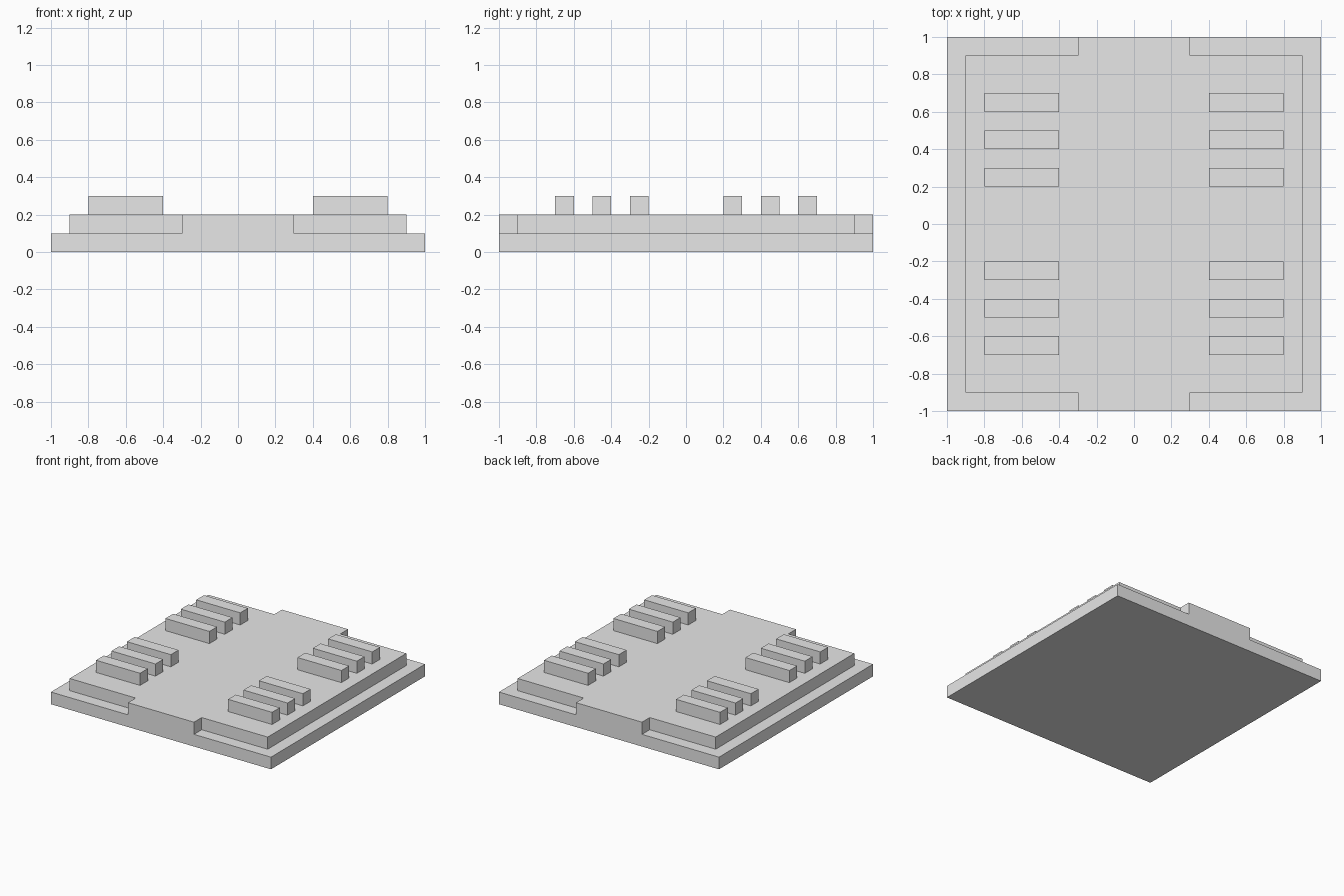
import bpy
import bmesh

# Remove the default object
cube = bpy.data.objects.get("Cube")
if cube:
    bpy.data.objects.remove(cube, do_unlink=True)

# Single material
GREY = (0.8, 0.8, 0.8, 1.0)
grey = bpy.data.materials.new("light_grey")
grey.use_nodes = True
grey.diffuse_color = GREY
grey.node_tree.nodes["Principled BSDF"].inputs["Base Color"].default_value = GREY


def extrude_outline(name, outline, bottom, height):
    """Flat outline in x, y raised into a solid slab."""
    bm = bmesh.new()
    face = bm.faces.new([bm.verts.new((x, y, bottom)) for x, y in outline])
    raised = bmesh.ops.extrude_face_region(bm, geom=[face], use_keep_orig=True)
    top = [v for v in raised["geom"] if isinstance(v, bmesh.types.BMVert)]
    bmesh.ops.translate(bm, vec=(0, 0, height), verts=top)
    bmesh.ops.recalc_face_normals(bm, faces=bm.faces)
    mesh = bpy.data.meshes.new(name)
    bm.to_mesh(mesh)
    bm.free()
    mesh.materials.append(grey)
    obj = bpy.data.objects.new(name, mesh)
    bpy.context.collection.objects.link(obj)
    return obj


def rectangle(x0, x1, y0, y1):
    return [(x0, y0), (x1, y0), (x1, y1), (x0, y1)]


STEP = 0.1

# Square base slab
extrude_outline("base_slab", rectangle(-1, 1, -1, 1), 0, STEP)

# Raised deck, with a walkway reaching the front and back edges
half = [(0.3, -1), (0.3, -0.9), (0.9, -0.9), (0.9, 0.9), (0.3, 0.9), (0.3, 1)]
deck = half + [(-x, y) for x, y in reversed(half)]
extrude_outline("raised_deck", deck, STEP, STEP)

# Three bars in each quarter of the deck
for side, x0 in (("right", -0.8), ("left", 0.4)):
    for end, sign in (("front", -1), ("back", 1)):
        for i in range(3):
            y = sign * (0.25 + 0.2 * i)
            bar = rectangle(x0, x0 + 0.4, y - STEP / 2, y + STEP / 2)
            extrude_outline(f"{end}_{side}_bar_{i + 1}", bar, 2 * STEP, STEP)
